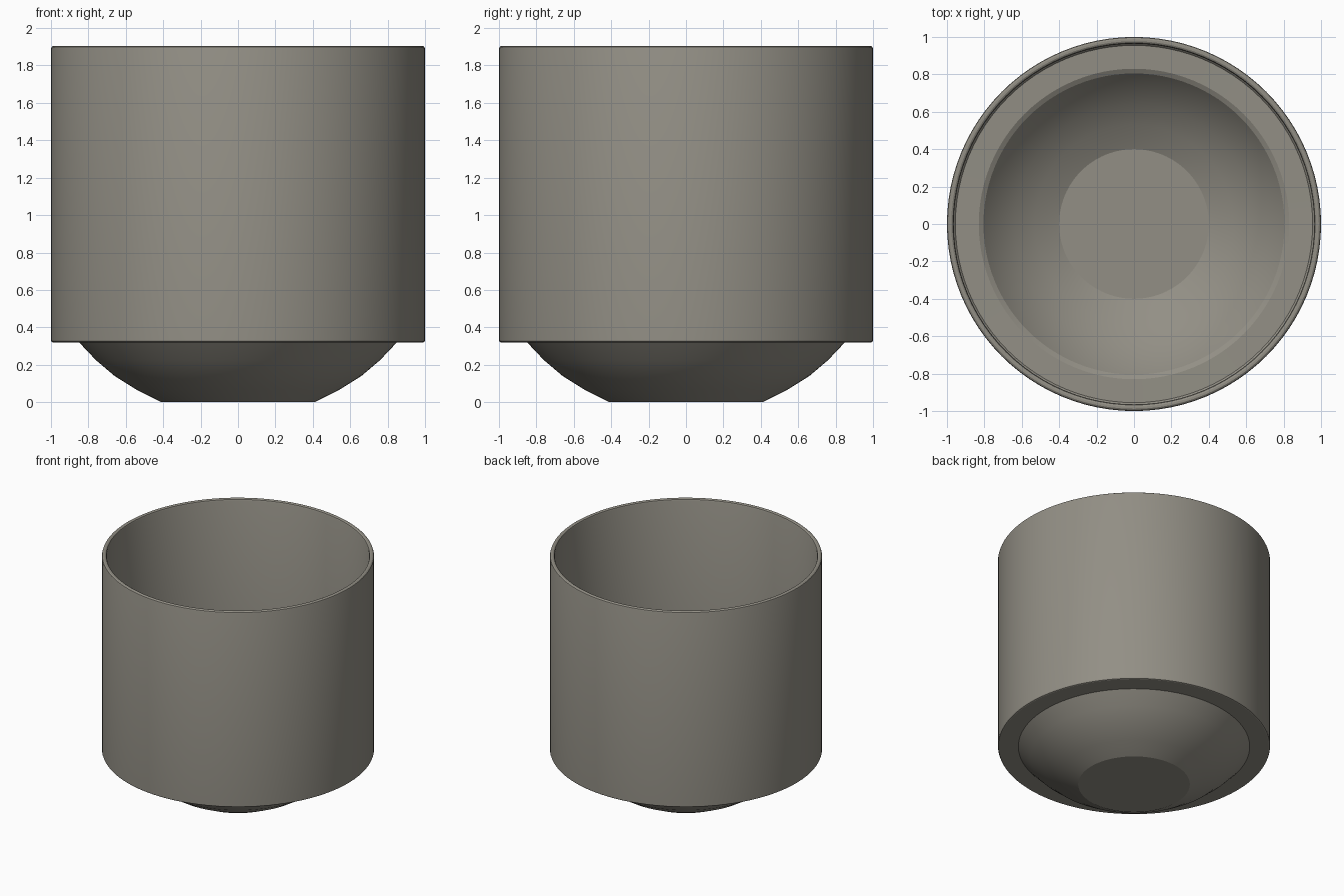
import bpy, bmesh, math

if "Cube" in bpy.data.objects:
    bpy.data.objects.remove(bpy.data.objects["Cube"])

SIDES = 96

# single warm grey material
grey = bpy.data.materials.new("warm grey")
grey.diffuse_color = (0.29, 0.275, 0.235, 1)
grey.use_nodes = True
grey.node_tree.nodes["Principled BSDF"].inputs["Base Color"].default_value = grey.diffuse_color

# closed cross-section (radius, height): outside from base up, over the rim, down inside
profile = [
    (0, 0), (0.41, 0),                                            # flat base
    (0.54, 0.065), (0.66, 0.14), (0.76, 0.225), (0.85, 0.32),      # bowl outside
    (0.99, 0.32), (0.997, 0.323), (1.0, 0.33),                    # step under the wall
    (1.0, 1.89), (0.997, 1.899), (0.988, 1.905),                  # wall and rounded rim
    (0.977, 1.905), (0.968, 1.90), (0.964, 1.89),
    (0.964, 0.365), (0.955, 0.355), (0.83, 0.352), (0.805, 0.338),  # inner wall, ledge
    (0.74, 0.255), (0.64, 0.17), (0.53, 0.095), (0.40, 0.035), (0, 0.035),  # bowl inside
]

# lathe the section around z
bm = bmesh.new()
rings = []
for r, z in profile:
    if r == 0:
        rings.append([bm.verts.new((0, 0, z))])
    else:
        rings.append([bm.verts.new((r * math.cos(2 * math.pi * i / SIDES),
                                    r * math.sin(2 * math.pi * i / SIDES), z))
                      for i in range(SIDES)])
for a, b in zip(rings, rings[1:]):
    for i in range(SIDES):
        j = (i + 1) % SIDES
        if len(a) == 1:
            bm.faces.new((a[0], b[j], b[i]))
        elif len(b) == 1:
            bm.faces.new((a[i], a[j], b[0]))
        else:
            bm.faces.new((a[i], a[j], b[j], b[i]))
bmesh.ops.recalc_face_normals(bm, faces=bm.faces)

mesh = bpy.data.meshes.new("cup")
bm.to_mesh(mesh)
bm.free()
mesh.materials.append(grey)
cup = bpy.data.objects.new("cup", mesh)
bpy.context.collection.objects.link(cup)

# smooth curves, crisp base and step edges
bpy.context.view_layer.objects.active = cup
cup.select_set(True)
bpy.ops.object.shade_smooth_by_angle(angle=math.radians(22))
